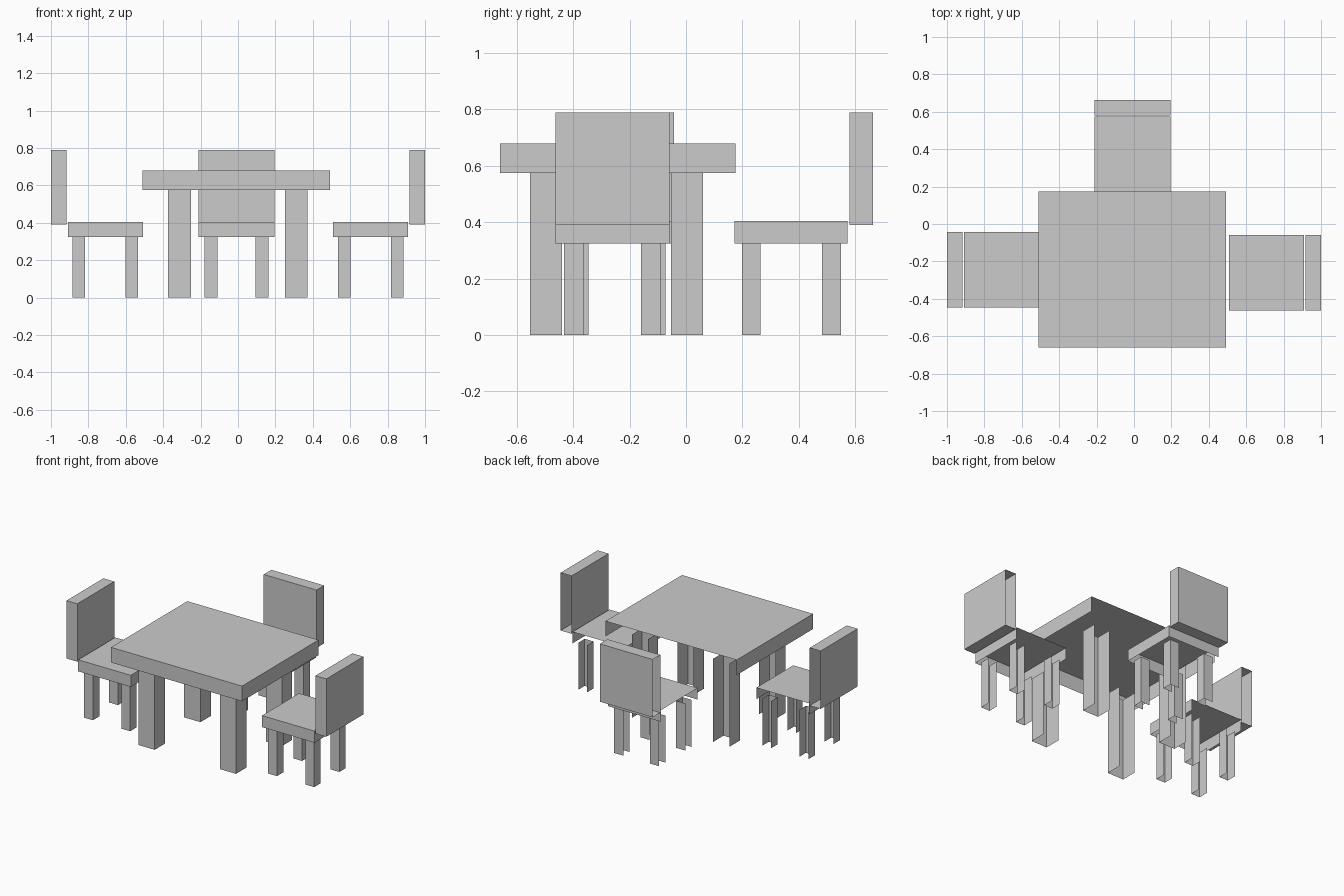
import bpy, bmesh
from mathutils import Vector

if "Cube" in bpy.data.objects:
    bpy.data.objects.remove(bpy.data.objects["Cube"])

DIRS = {'+x': (1, 0, 0), '-x': (-1, 0, 0), '+y': (0, 1, 0),
        '-y': (0, -1, 0), '+z': (0, 0, 1), '-z': (0, 0, -1)}


def box(name, x, y, z, open_sides=()):
    """Box from (min, max) ranges, with the listed sides left open."""
    bm = bmesh.new()
    bmesh.ops.create_cube(bm, size=1)
    bm.normal_update()
    gone = [f for f in bm.faces
            if any(f.normal.dot(Vector(DIRS[d])) > 0.9 for d in open_sides)]
    bmesh.ops.delete(bm, geom=gone, context='FACES')
    for v in bm.verts:
        v.co = [r[0] + (c + 0.5) * (r[1] - r[0]) for c, r in zip(v.co, (x, y, z))]
    mesh = bpy.data.meshes.new(name)
    bm.to_mesh(mesh)
    bm.free()
    ob = bpy.data.objects.new(name, mesh)
    bpy.context.collection.objects.link(ob)


def legs(name, xs, ys, height, side):
    for x in xs:
        for y in ys:
            box(name, x, y, (0, height), (side, '+z', '-z'))


def chair(name, cx, cy, axis, sign, side):
    """Chair centred at (cx, cy), backrest towards sign along axis."""
    def place(along, across):
        a = sorted(sign * t for t in along)
        pair = (a, across) if axis == 'x' else (across, a)
        return [[c + t for t in r] for c, r in zip((cx, cy), pair)]

    # seat, open underneath
    box(name + "_seat", *place((-0.201, 0.201), (-0.202, 0.202)), (0.325, 0.405), (side, '-z'))
    # backrest
    box(name + "_backrest", *place((0.208, 0.291), (-0.202, 0.202)), (0.39, 0.79), (side,))
    # four legs
    for a in ((-0.175, -0.108), (0.11, 0.177)):
        for b in ((-0.172, -0.102), (0.102, 0.172)):
            x, y = place(a, b)
            legs(name + "_leg", [x], [y], 0.325, side)


# table
box("table_top", (-0.51, 0.493), (-0.66, 0.175), (0.575, 0.68), ('+y', '-z'))
legs("table_leg", [(-0.375, -0.25), (0.25, 0.372)],
     [(-0.553, -0.44), (-0.053, 0.06)], 0.575, '+y')

# chairs at the left, right and back of the table
chair("left_chair", -0.709, -0.244, 'x', -1, '+y')
chair("right_chair", 0.709, -0.261, 'x', 1, '+y')
chair("back_chair", -0.008, 0.373, 'y', 1, '-x')
